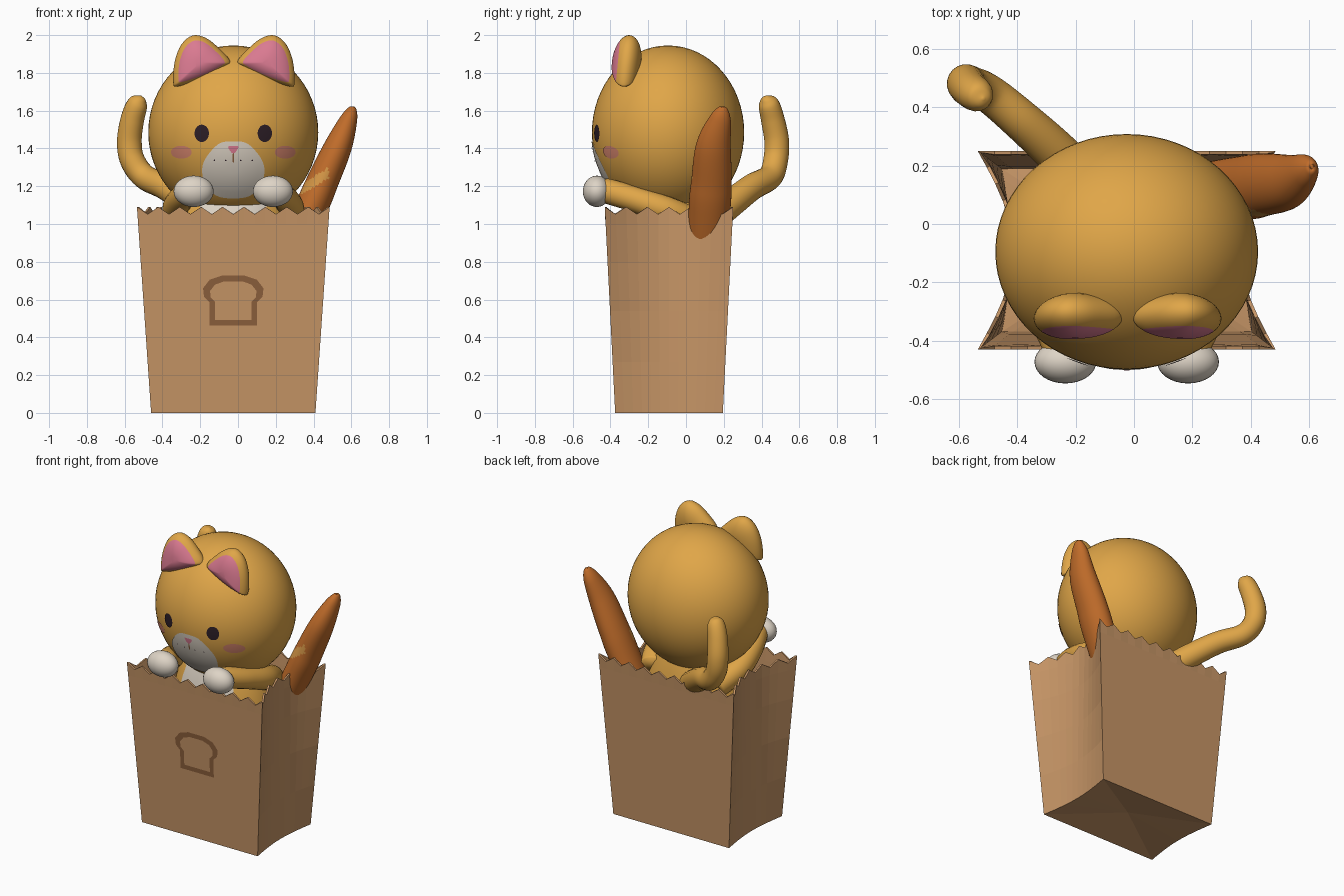
import bpy, bmesh, math
from mathutils import Vector

if "Cube" in bpy.data.objects:
    bpy.data.objects.remove(bpy.data.objects["Cube"])

CX, CY = -0.025, -0.09


def mat(name, r, g, b):
    m = bpy.data.materials.new(name)
    lin = [((c / 255 + 0.055) / 1.055) ** 2.4 for c in (r, g, b)]
    m.diffuse_color = (*lin, 1)
    m.use_nodes = True
    m.node_tree.nodes["Principled BSDF"].inputs["Base Color"].default_value = m.diffuse_color
    return m


FUR = mat("ginger fur", 224, 166, 72)
WHITE = mat("cream white", 222, 212, 198)
PINK = mat("pink", 218, 122, 145)
DARK = mat("dark eye", 44, 30, 38)
BLUSH = mat("blush", 212, 132, 108)
PAPER = mat("brown paper", 198, 149, 102)
PRINT = mat("brown print", 140, 95, 60)
CRUST = mat("bread crust", 192, 108, 42)
SCORE = mat("bread score", 212, 150, 70)


def finish(name, bm, *mats, smooth=True):
    bmesh.ops.recalc_face_normals(bm, faces=bm.faces)
    me = bpy.data.meshes.new(name)
    bm.to_mesh(me)
    bm.free()
    for m in mats:
        me.materials.append(m)
    for p in me.polygons:
        p.use_smooth = smooth
    ob = bpy.data.objects.new(name, me)
    bpy.context.collection.objects.link(ob)
    return ob


def ellipsoid(name, c, r, *mats, rule=None, seg=48):
    bm = bmesh.new()
    bmesh.ops.create_uvsphere(bm, u_segments=seg, v_segments=seg // 2, radius=1)
    for v in bm.verts:
        v.co = Vector((c[i] + v.co[i] * r[i] for i in range(3)))
    if rule:
        for f in bm.faces:
            f.material_index = rule(f.calc_center_median())
    return finish(name, bm, *mats)


def spline(pts, n, closed=False):
    """Catmull-Rom samples through points of any size."""
    P = [Vector(p) for p in pts]
    k = len(P)
    get = (lambda i: P[i % k]) if closed else (lambda i: P[max(0, min(k - 1, i))])
    out = []
    for i in range(k if closed else k - 1):
        a, b, c, d = (get(i + j) for j in (-1, 0, 1, 2))
        for s in range(n):
            t = s / n
            out.append(0.5 * (2 * b + (c - a) * t + (2 * a - 5 * b + 4 * c - d) * t * t
                              + (3 * b - a - 3 * c + d) * t ** 3))
    return out if closed else out + [P[-1]]


def loft(bm, rings):
    for a, b in zip(rings, rings[1:]):
        n = len(a)
        for i in range(n):
            bm.faces.new((a[i], a[(i + 1) % n], b[(i + 1) % n], b[i]))


def tube(name, pts, ref, *mats, sides=20, n=8, flat=1.0, rule=None):
    """pts are x, y, z, radius"""
    bm = bmesh.new()
    S = [(Vector(p[:3]), max(p[3], 0.002)) for p in spline(pts, n)]
    rings = []
    for i, (c, r) in enumerate(S):
        t = (S[min(i + 1, len(S) - 1)][0] - S[max(i - 1, 0)][0]).normalized()
        u = Vector(ref).cross(t).normalized()
        w = t.cross(u)
        rings.append([bm.verts.new(c + u * r * math.cos(a) + w * r * flat * math.sin(a))
                      for a in (2 * math.pi * k / sides for k in range(sides))])
    loft(bm, rings)
    bm.faces.new(rings[0])
    bm.faces.new(rings[-1])
    if rule:
        bm.normal_update()
        for f in bm.faces:
            f.material_index = rule(f.calc_center_median())
    return finish(name, bm, *mats)


# Head and body
HC, HR = (CX, -0.095, 1.485), (0.45, 0.403, 0.46)
ellipsoid("head", HC, HR, FUR, seg=64)
ellipsoid("body", (CX, -0.1, 0.72), (0.36, 0.27, 0.62), FUR, WHITE,
          rule=lambda c: int(abs(c.x - CX) < 0.18 and c.y < -0.2))


def head_patch(name, outline, m, off):
    """Thin plate that follows the front of the head; outline in x, z."""
    bm = bmesh.new()
    cen = sum((Vector(p) for p in outline), Vector((0, 0))) / len(outline)

    def put(p):
        q = 1 - ((p[0] - HC[0]) / HR[0]) ** 2 - ((p[1] - HC[2]) / HR[2]) ** 2
        return bm.verts.new((p[0], HC[1] - HR[1] * math.sqrt(max(q, 0)) - off, p[1]))
    rings = [[put(cen + (Vector(p) - cen) * k / 5) for p in outline] for k in range(1, 6)]
    loft(bm, rings)
    bm.faces.new(rings[0])
    ob = finish(name, bm, m)
    if sum(p.normal.y for p in ob.data.polygons) > 0:
        ob.data.flip_normals()


def oval(x, z, rx, rz, n=28):
    return [(x + rx * math.cos(2 * math.pi * i / n), z + rz * math.sin(2 * math.pi * i / n))
            for i in range(n)]


# Face
half = [(0.06, 1.432), (0.1, 1.405), (0.145, 1.35), (0.165, 1.29), (0.15, 1.215), (0.09, 1.15)]
muzzle = [(CX, 1.438)] + [(CX + x, z) for x, z in half] + [(CX, 1.135)] \
    + [(CX - x, z) for x, z in reversed(half)]
head_patch("muzzle", spline(muzzle, 4, True), WHITE, 0.004)
head_patch("nose", spline([(CX - .028, 1.408), (CX, 1.412), (CX + .028, 1.408), (CX, 1.372)], 4, True),
           PINK, 0.008)
head_patch("mouth", oval(CX, 1.35, 0.005, 0.026, 12), PRINT, 0.008)
for s, side in ((-1, "left"), (1, "right")):
    head_patch(side + "_eye", oval(CX + s * 0.167, 1.48, 0.038, 0.046), DARK, 0.005)
    head_patch(side + "_cheek", oval(CX + s * 0.275, 1.38, 0.055, 0.034), BLUSH, 0.004)
    for k in range(2):
        head_patch(side + "_whisker_dot", oval(CX + s * (0.04 + 0.06 * k), 1.337, 0.004, 0.004, 8),
                   DARK, 0.008)

# Ears: rounded triangles domed front and back, pink front centre
EAR = [(-.32, 1.728), (-.343, 1.75), (-.335, 1.86), (-.3, 1.95), (-.24, 1.998), (-.17, 1.985),
       (-.1, 1.93), (-.042, 1.865), (-.06, 1.835), (-.19, 1.77)]
for s, side in ((1, "left"), (-1, "right")):
    bm = bmesh.new()
    cen = Vector((-0.2, 1.855))
    rings = []
    for k in range(1, 20):
        a = math.pi * k / 20
        ring = []
        for p in spline(EAR, 4, True):
            q = cen + (p - cen) * math.sin(a)
            x = q.x if s > 0 else 2 * -0.022 - q.x
            ring.append(bm.verts.new((x, -0.315 - 0.078 * math.cos(a) + 0.1 * (q.y - 1.855), q.y)))
        rings.append(ring)
    loft(bm, rings)
    bm.faces.ensure_lookup_table()
    for f in bm.faces[:5 * len(rings[0])]:
        f.material_index = 1
    bm.faces.new(rings[0]).material_index = 1
    bm.faces.new(rings[-1])
    finish(side + "_ear", bm, FUR, PINK)

# Arms hooked over the bag rim, with paws
for s, side in ((-1, "left"), (1, "right")):
    tube(side + "_arm", [(CX + s * 0.24, 0.05, 1.0, 0.08), (CX + s * 0.3, -0.1, 1.07, 0.075),
                         (CX + s * 0.28, -0.27, 1.13, 0.068), (CX + s * 0.22, -0.42, 1.175, 0.066),
                         (CX + s * 0.21, -0.46, 1.18, 0.05)], (0, 0, 1), FUR)
    ellipsoid(side + "_paw", (CX + s * 0.21, -0.472, 1.173), (0.106, 0.074, 0.083), WHITE, seg=32)

# Tail
tube("tail", [(-.1, .08, .98, .08), (-.26, .24, 1.11, .075), (-.38, .35, 1.195, .07),
              (-.495, .445, 1.25, .066), (-.56, .475, 1.34, .066), (-.575, .48, 1.44, .066),
              (-.56, .46, 1.55, .063), (-.535, .44, 1.63, .056), (-.52, .43, 1.665, .035),
              (-.515, .428, 1.68, .004)], (0.7, 0.7, 0), FUR)

# Baguette with a pale diagonal score on its front
tube("baguette", [(.17, .1, .62, .03), (.22, .105, .72, .075), (.385, .125, 1.08, .087),
                  (.45, .135, 1.23, .084), (.53, .145, 1.41, .073), (.585, .18, 1.55, .047),
                  (.607, .195, 1.61, .022), (.61, .197, 1.62, .004)], (0, 1, 0), CRUST, SCORE,
     sides=40, n=14, flat=1.27,
     rule=lambda c: int(c.y < 0.1 and c.x < 0.48 and abs(c.z - 1.235 - 0.6 * (c.x - 0.42)) < 0.027))

# Paper bag: zigzag rim, side walls folded inward
TOP = 1.09


def bag_half(z):
    return 0.435 + 0.075 * z / TOP, 0.285 + 0.055 * z / TOP


def bag_loop(z, rim=False):
    hx, hy = bag_half(z)
    fold = 0.03 + 0.09 * z / TOP
    out = []
    for wall, teeth in enumerate((9, 6, 9, 6)):
        for i in range(2 * teeth):
            t = i / teeth - 1
            dip = fold * math.sin(math.pi * (t + 1) / 2)
            x, y = ((t * hx, -hy), (hx - dip, t * hy), (-t * hx, hy), (-hx + dip, -t * hy))[wall]
            out.append((CX + x, CY + y, z - (0.038 if rim and i % 2 else 0)))
    return out


bm = bmesh.new()
rings = [[bm.verts.new(p) for p in bag_loop(z, z == TOP)] for z in (0, 0.27, 0.54, 0.8, 1.0, TOP)]
loft(bm, rings)
mid = bm.verts.new((CX, CY, 0.05))
base = rings[0]
for i in range(len(base)):
    bm.faces.new((base[i], mid, base[(i + 1) % len(base)]))
bag = finish("paper_bag", bm, PAPER, smooth=False)
sol = bag.modifiers.new("thickness", "SOLIDIFY")
sol.thickness = 0.012
sol.offset = -1

# Bread slice printed on the bag front
side = [(.125, .462), (.125, .585), (.155, .615), (.16, .66), (.125, .705), (.06, .727)]
shape = side + [(-x, z) for x, z in reversed(side)]
bm = bmesh.new()
rings = []
for k in (1, 0.77):
    pts = [(CX + x * k, 0.595 + (z - 0.595) * k) for x, z in shape]
    rings.append([bm.verts.new((x, CY - bag_half(z)[1] - 0.004, z)) for x, z in pts])
loft(bm, rings)
print_ob = finish("bread_print", bm, PRINT, smooth=False)
if print_ob.data.polygons[0].normal.y > 0:
    print_ob.data.flip_normals()
